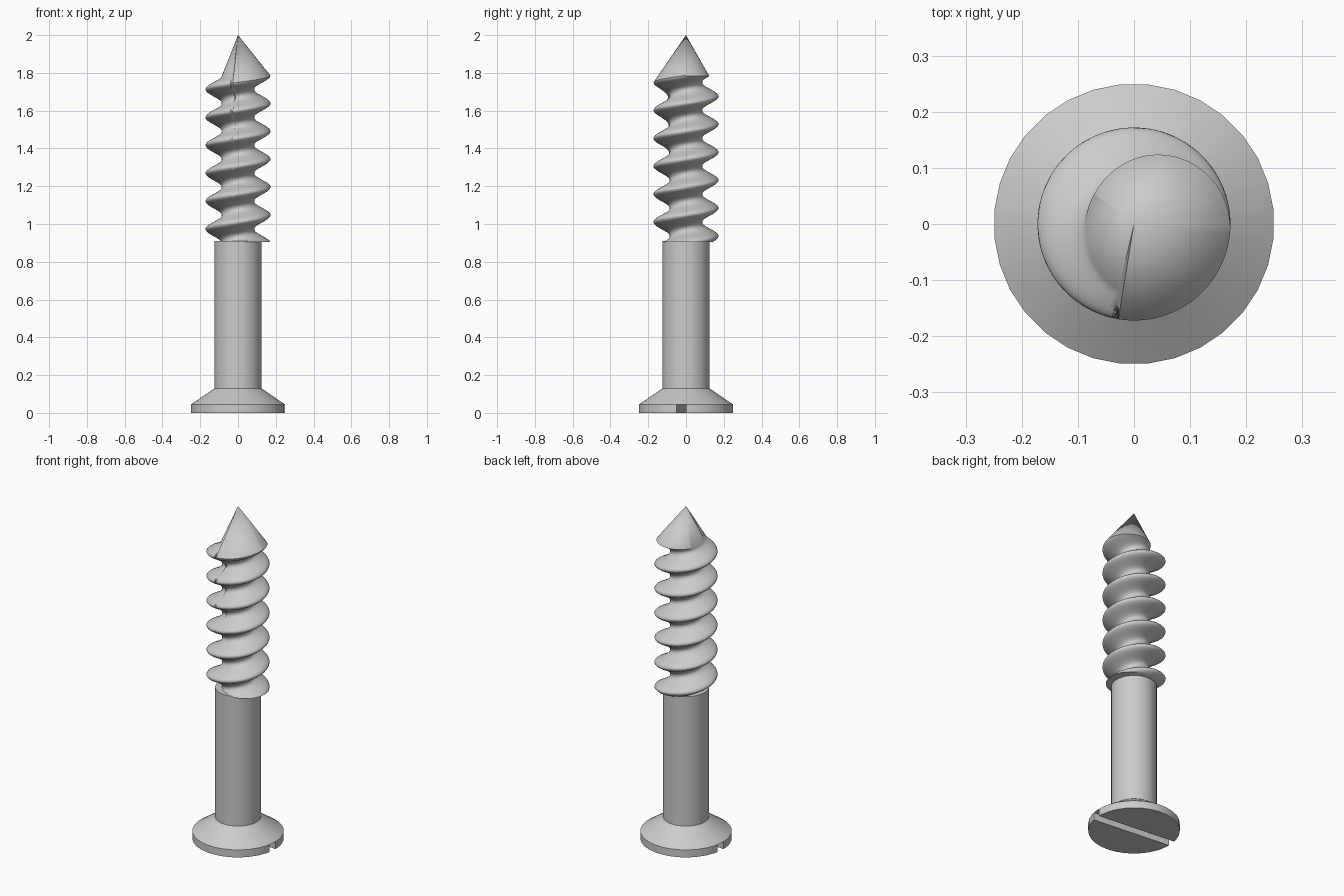
import bpy, bmesh, math
from math import pi, cos, sin

if "Cube" in bpy.data.objects:
    bpy.data.objects.remove(bpy.data.objects["Cube"])

PITCH, CREST, ROOT, Z0, CREST_Z = 0.148, 0.172, 0.086, 0.906, 1.787


def skin(name, columns, sides, apex=None):
    """Closed skin around z; columns(angle) gives a list of (radius, z)."""
    bm = bmesh.new()
    cols = []
    for i in range(sides):
        a = 2 * pi * (i + 0.5) / sides
        cols.append([bm.verts.new((r * cos(a), r * sin(a), z)) for r, z in columns(a)])
    top = bm.verts.new((0, 0, apex)) if apex else None
    for i in range(sides):
        c, d = cols[i], cols[(i + 1) % sides]
        for j in range(len(c) - 1):
            bm.faces.new((c[j], d[j], d[j + 1], c[j + 1]))
        if top:
            bm.faces.new((c[-1], d[-1], top))
    bm.faces.new([c[0] for c in reversed(cols)])
    if not top:
        bm.faces.new([c[-1] for c in cols])
    bmesh.ops.recalc_face_normals(bm, faces=bm.faces)
    me = bpy.data.meshes.new(name)
    bm.to_mesh(me)
    bm.free()
    ob = bpy.data.objects.new(name, me)
    bpy.context.collection.objects.link(ob)
    return ob


def smooth(ob, angle):
    bpy.ops.object.select_all(action='DESELECT')
    ob.select_set(True)
    bpy.context.view_layer.objects.active = ob
    bpy.ops.object.shade_smooth_by_angle(angle=math.radians(angle))


# Countersunk head and plain shank
profile = [(0.25, 0), (0.25, 0.045), (0.125, 0.13), (0.125, 0.91)]
shank = skin("head_and_shank", lambda a: profile, 32)

# Screwdriver slot across the head, slightly turned
bpy.ops.mesh.primitive_cube_add(size=1, location=(0, 0, 0), rotation=(0, 0, math.radians(-5.7)))
cutter = bpy.context.object
cutter.name = "slot_cutter"
cutter.scale = (0.7, 0.05, 0.09)
cutter.hide_render = True
mod = shank.modifiers.new("slot", 'BOOLEAN')
mod.operation = 'DIFFERENCE'
mod.solver = 'EXACT'
mod.object = cutter
bpy.context.view_layer.objects.active = shank
bpy.ops.object.modifier_apply(modifier=mod.name)
bpy.data.objects.remove(cutter, do_unlink=True)
smooth(shank, 30)


# Right-handed thread, ending in a stepped pointed tip
def thread_column(a, rows=126):
    turn = PITCH * a / (2 * pi)
    lead = a - 2 * pi if a > pi else a
    end = 1.783
    if math.radians(-103) < lead < 0:      # tip cone starts on the last crest here
        end = CREST_Z + PITCH * lead / (2 * pi)
    col = []
    for j in range(rows + 1):
        z = Z0 + (end - Z0) * j / rows
        w = (0.5 + 0.5 * cos(2 * pi * (z - CREST_Z - turn) / PITCH)) ** 1.2
        col.append((ROOT + (CREST - ROOT) * w, z))
    return col


thread = skin("thread_and_tip", thread_column, 96, apex=2.0)
smooth(thread, 40)
